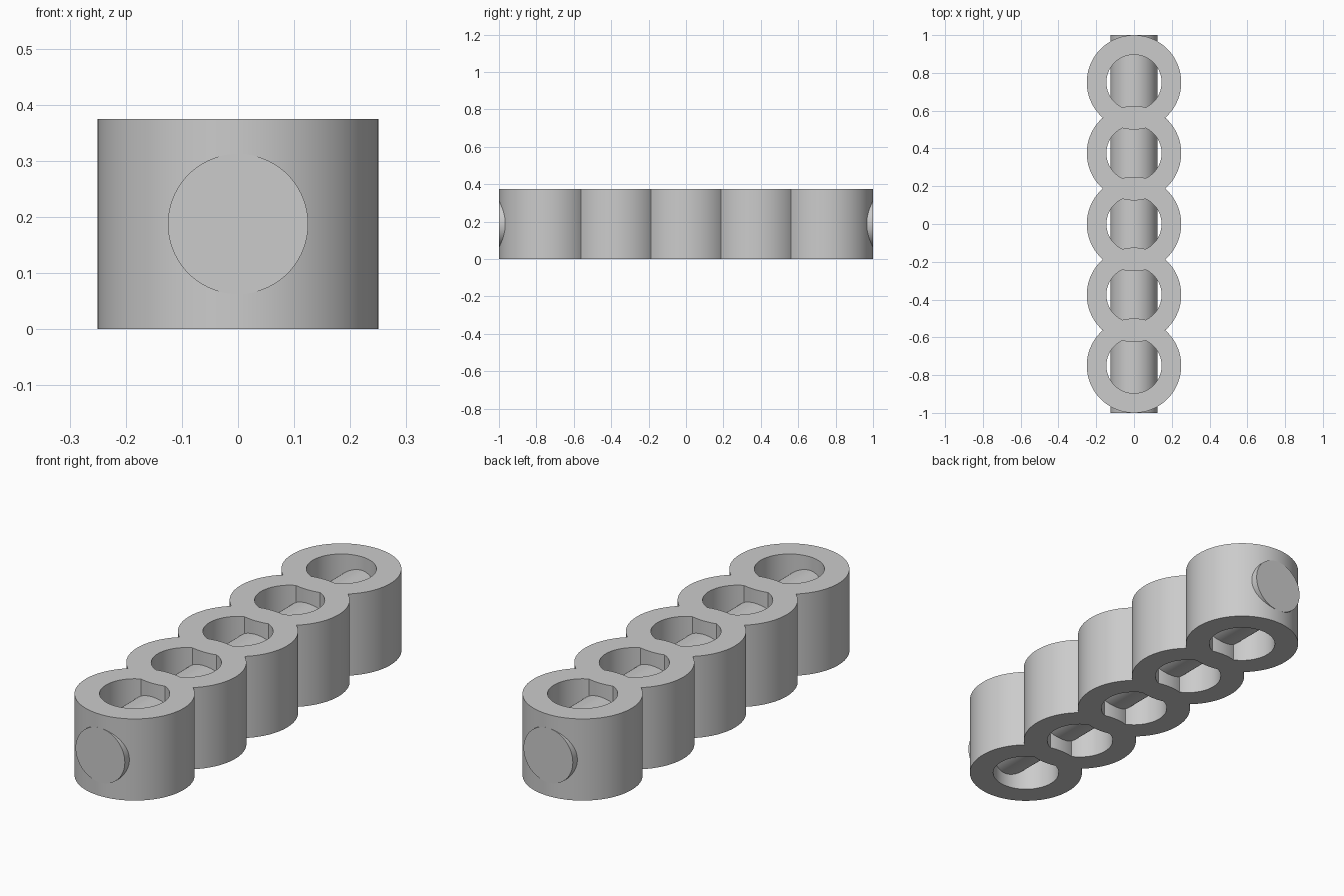
import bpy
import bmesh
import math
from mathutils import Matrix

cube = bpy.data.objects.get("Cube")
if cube:
    bpy.data.objects.remove(cube, do_unlink=True)

HEIGHT, OUTER, INNER, ROD = 0.375, 0.25, 0.146, 0.125
PITCH, COUNT, SEGMENTS = 0.375, 5, 96

grey = bpy.data.materials.new("plain grey")
grey.use_nodes = True
grey.diffuse_color = (0.6, 0.6, 0.6, 1)
grey.node_tree.nodes["Principled BSDF"].inputs["Base Color"].default_value = (0.6, 0.6, 0.6, 1)


def add_object(name, bm):
    bmesh.ops.recalc_face_normals(bm, faces=bm.faces)
    mesh = bpy.data.meshes.new(name)
    bm.to_mesh(mesh)
    bm.free()
    mesh.materials.append(grey)
    obj = bpy.data.objects.new(name, mesh)
    bpy.context.collection.objects.link(obj)
    return obj


def select_only(obj):
    bpy.ops.object.select_all(action='DESELECT')
    obj.select_set(True)
    bpy.context.view_layer.objects.active = obj


def tube(name, y):
    """Upright open ring: a rectangular section spun round the z axis."""
    bm = bmesh.new()
    loops = []
    for radius, z in ((OUTER, 0), (OUTER, HEIGHT), (INNER, HEIGHT), (INNER, 0)):
        loops.append([bm.verts.new((radius * math.cos(a), y + radius * math.sin(a), z))
                      for a in (2 * math.pi * i / SEGMENTS for i in range(SEGMENTS))])
    for k, lower in enumerate(loops):
        upper = loops[(k + 1) % len(loops)]
        for i in range(SEGMENTS):
            j = (i + 1) % SEGMENTS
            bm.faces.new((lower[i], lower[j], upper[j], upper[i]))
    return add_object(name, bm)


# Row of rings fused into one body; each outer wall bulges into the next hole
rings = [tube(f"ring_{i + 1}", (i - (COUNT - 1) / 2) * PITCH) for i in range(COUNT)]
body = rings[0]
body.name = "ring_row"
select_only(body)
for ring in rings[1:]:
    union = body.modifiers.new("union", 'BOOLEAN')
    union.operation = 'UNION'
    union.solver = 'EXACT'
    union.object = ring
    bpy.ops.object.modifier_apply(modifier=union.name)
    bpy.data.objects.remove(ring, do_unlink=True)

# Solid rod running through all the rings, with flat ends
bm = bmesh.new()
bmesh.ops.create_cone(bm, cap_ends=True, segments=SEGMENTS, radius1=ROD, radius2=ROD, depth=2,
                      matrix=Matrix.Translation((0, 0, HEIGHT / 2)) @ Matrix.Rotation(math.pi / 2, 4, 'X'))
rod = add_object("through_rod", bm)

for obj in (body, rod):
    select_only(obj)
    bpy.ops.object.shade_smooth_by_angle(angle=math.radians(30))
